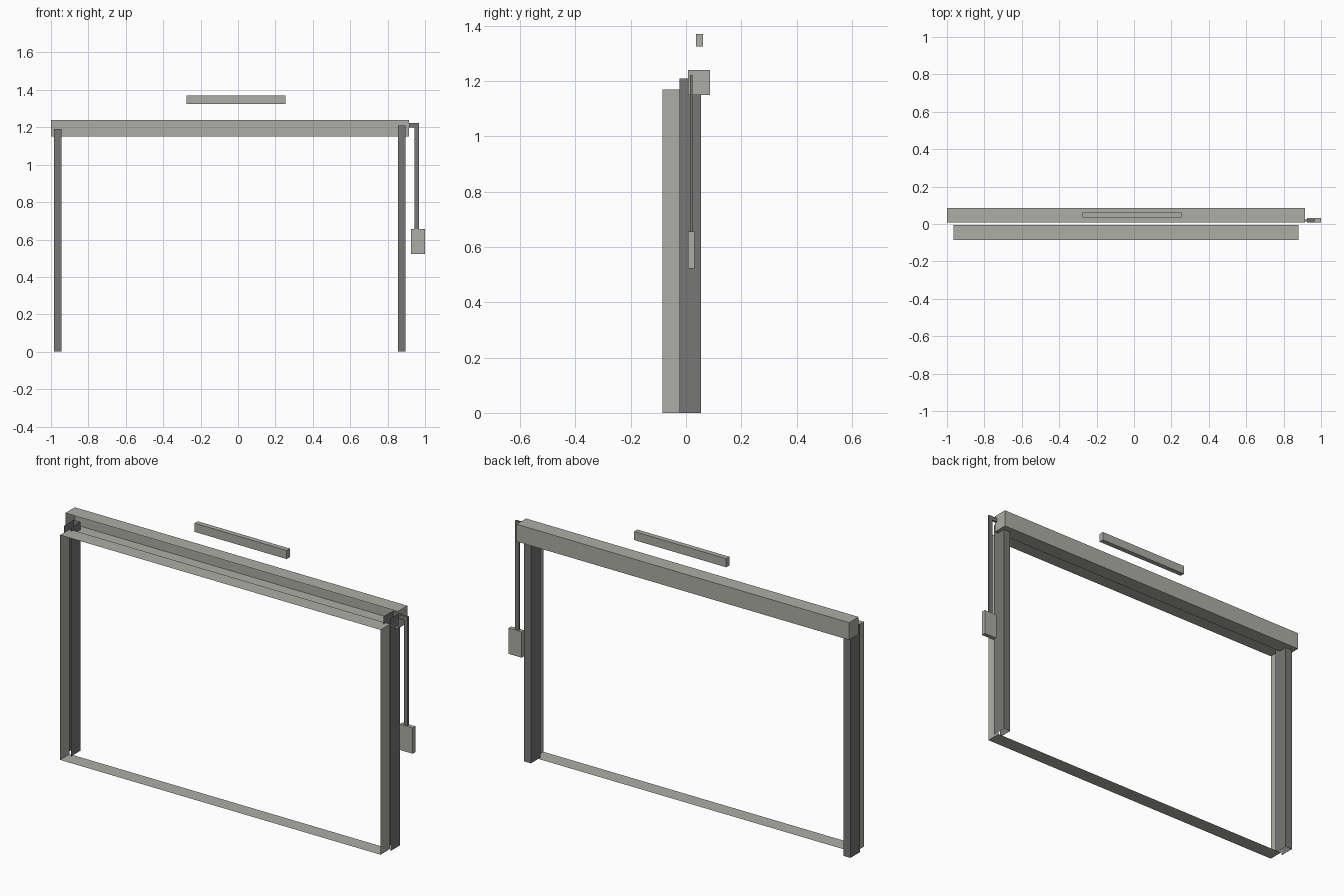
import bpy
import bmesh
from mathutils import Vector

cube = bpy.data.objects.get("Cube")
if cube:
    bpy.data.objects.remove(cube, do_unlink=True)


def make_material(name, color):
    mat = bpy.data.materials.new(name)
    mat.use_nodes = True
    mat.diffuse_color = color
    mat.node_tree.nodes["Principled BSDF"].inputs["Base Color"].default_value = color
    return mat


LIGHT = make_material("warm light grey", (0.42, 0.42, 0.38, 1))
DARK = make_material("dark grey", (0.185, 0.185, 0.18, 1))


def box(name, mat, x, y, z, open_sides=()):
    """Box from axis ranges; sides such as '-y' in open_sides are left out."""
    bm = bmesh.new()
    bmesh.ops.create_cube(bm, size=1)
    bm.normal_update()
    directions = {"x": Vector((1, 0, 0)), "y": Vector((0, 1, 0)), "z": Vector((0, 0, 1))}
    removed = []
    for side in open_sides:
        d = directions[side[1]] * (-1 if side[0] == "-" else 1)
        removed += [f for f in bm.faces if f.normal.dot(d) > 0.9]
    bmesh.ops.delete(bm, geom=removed, context="FACES")
    for v in bm.verts:
        v.co = [lo + (c + 0.5) * (hi - lo) for c, (lo, hi) in zip(v.co, (x, y, z))]
    mesh = bpy.data.meshes.new(name)
    bm.to_mesh(mesh)
    bm.free()
    mesh.materials.append(mat)
    obj = bpy.data.objects.new(name, mesh)
    bpy.context.collection.objects.link(obj)
    return obj


# Thin opening frame: four sheets around an open front and back
box("opening_frame", LIGHT, (-0.965, 0.88), (-0.085, -0.006), (0, 1.17), ("-y", "+y"))

# Guide rails: channels open to the front and at both ends
for name, x, top in (("right_rail", -0.965, 1.19), ("left_rail", 0.875, 1.21)):
    box(name, DARK, (x - 0.02, x + 0.02), (-0.024, 0.055), (0, top), ("-y", "-z", "+z"))

# Header housing: channel open to the front
box("header_housing", LIGHT, (-1, 0.915), (0.008, 0.086), (1.15, 1.24), ("-y",))

# Bar above the header
box("upper_bar", LIGHT, (-0.275, 0.255), (0.036, 0.062), (1.325, 1.37))

# Side conduit and control box
box("conduit_arm", DARK, (0.915, 0.967), (0.014, 0.024), (1.2, 1.222))
box("conduit_drop", DARK, (0.945, 0.967), (0.014, 0.024), (0.655, 1.2))
box("control_box", LIGHT, (0.925, 1), (0.008, 0.031), (0.522, 0.656))
